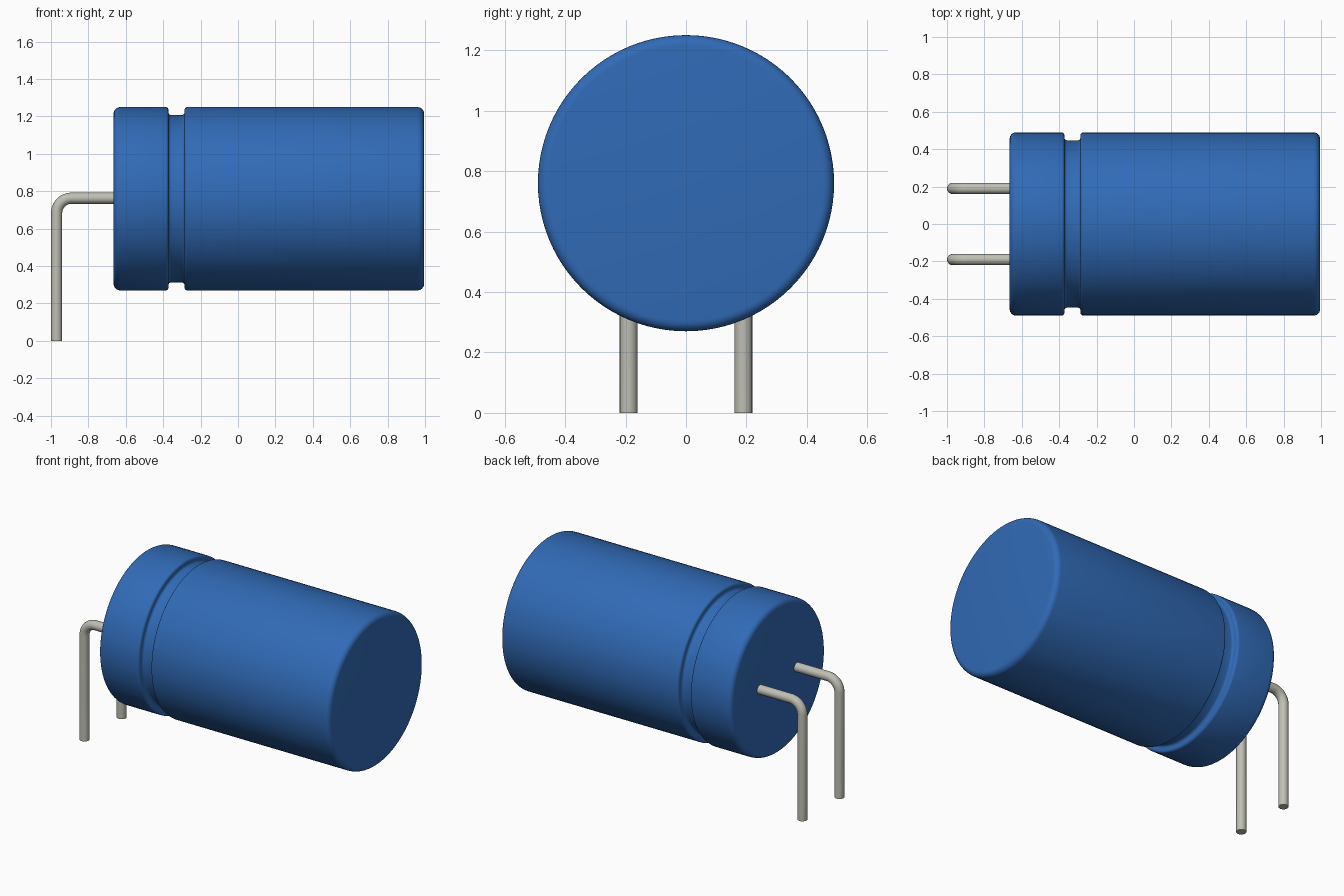
import bpy, bmesh, math
from mathutils import Vector

cube = bpy.data.objects.get("Cube")
if cube:
    bpy.data.objects.remove(cube, do_unlink=True)

AXIS_Z = 0.76      # height of the can axis
R = 0.49           # can radius
R_GROOVE = 0.447   # radius at the crimp groove
SEGMENTS = 96


def material(name, rgb, roughness):
    m = bpy.data.materials.new(name)
    m.use_nodes = True
    m.diffuse_color = (*rgb, 1)
    bsdf = next(n for n in m.node_tree.nodes if n.type == 'BSDF_PRINCIPLED')
    bsdf.inputs["Base Color"].default_value = (*rgb, 1)
    bsdf.inputs["Roughness"].default_value = roughness
    return m


def arc(cx, cy, r, start, end, steps=6):
    """Points on an arc, angles in degrees."""
    angles = [math.radians(start + (end - start) * i / steps) for i in range(steps + 1)]
    return [(cx + r * math.cos(a), cy + r * math.sin(a)) for a in angles]


def smooth(obj):
    bpy.ops.object.select_all(action='DESELECT')
    obj.select_set(True)
    bpy.context.view_layer.objects.active = obj
    bpy.ops.object.shade_smooth_by_angle(angle=math.radians(35))


blue = material("blue sleeve", (0.03, 0.145, 0.47), 0.5)
metal = material("tinned metal", (0.52, 0.52, 0.46), 0.4)

# Can: (x, radius) profile with rounded rims and a rounded crimp groove
X0, X1 = -0.665, 0.995
G0, G1 = -0.372, -0.286
F, L = 0.035, 0.015
profile = (
    arc(X0 + F, R - F, F, 180, 90)
    + arc(G0 - L, R - L, L, 90, 0, 4)
    + arc(G0 + L, R_GROOVE + L, L, 180, 270, 4)
    + arc(G1 - L, R_GROOVE + L, L, 270, 360, 4)
    + arc(G1 + L, R - L, L, 180, 90, 4)
    + arc(X1 - F, R - F, F, 90, 0)
)
bm = bmesh.new()
verts = [bm.verts.new((x, 0, r)) for x, r in profile]
edges = [bm.edges.new(pair) for pair in zip(verts, verts[1:])]
bmesh.ops.spin(bm, geom=verts + edges, cent=(0, 0, 0), axis=(1, 0, 0),
               angle=math.tau, steps=SEGMENTS, use_merge=True)
bmesh.ops.remove_doubles(bm, verts=bm.verts, dist=1e-5)
bmesh.ops.holes_fill(bm, edges=[e for e in bm.edges if e.is_boundary], sides=0)
bmesh.ops.recalc_face_normals(bm, faces=bm.faces)
mesh = bpy.data.meshes.new("can")
bm.to_mesh(mesh)
bm.free()
can = bpy.data.objects.new("can", mesh)
can.location.z = AXIS_Z
mesh.materials.append(blue)
bpy.context.collection.objects.link(can)
smooth(can)

# Leads: round wire leaving the end face and bending down
WIRE, BEND, LEAD_X = 0.03, 0.08, -0.97
path = ([(X0 + 0.03, AXIS_Z + 0.003)]
        + arc(LEAD_X + BEND, AXIS_Z + 0.003 - BEND, BEND, 90, 180, 10)
        + [(LEAD_X, 0)])
for name, y in (("left_lead", 0.19), ("right_lead", -0.19)):
    curve = bpy.data.curves.new(name, 'CURVE')
    curve.dimensions = '3D'
    curve.bevel_depth = WIRE
    curve.bevel_resolution = 6
    curve.use_fill_caps = True
    spline = curve.splines.new('POLY')
    spline.points.add(len(path) - 1)
    for point, (x, z) in zip(spline.points, path):
        point.co = (x, y, z, 1)
    curve.materials.append(metal)
    lead = bpy.data.objects.new(name, curve)
    bpy.context.collection.objects.link(lead)
    bpy.ops.object.select_all(action='DESELECT')
    lead.select_set(True)
    bpy.context.view_layer.objects.active = lead
    bpy.ops.object.convert(target='MESH')
    smooth(bpy.context.view_layer.objects.active)
